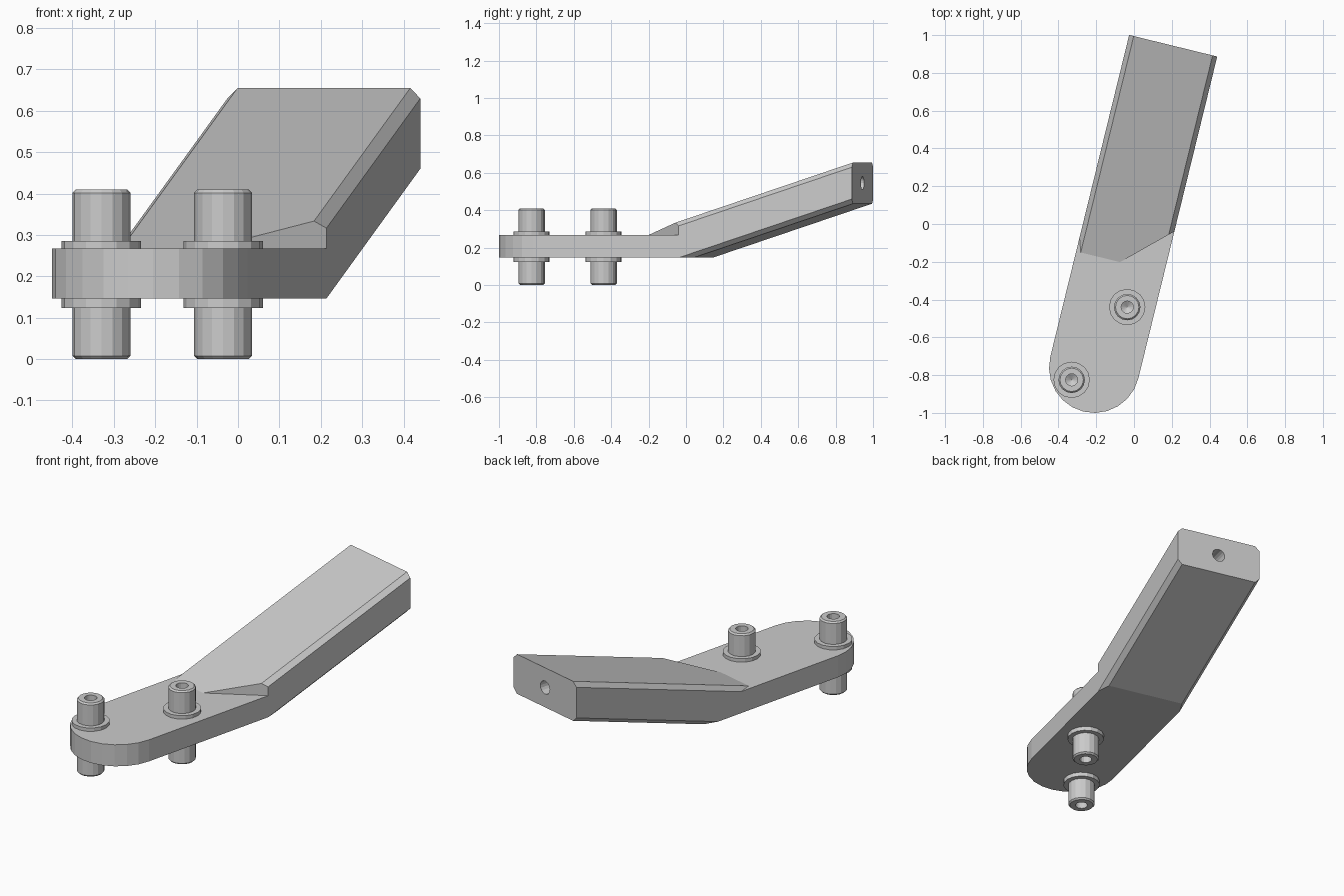
import bpy, bmesh
from math import sin, cos, pi, radians
from mathutils import Matrix, Vector

if "Cube" in bpy.data.objects:
    bpy.data.objects.remove(bpy.data.objects["Cube"])

# Bracket frame: local x across, local y along, origin at the rounded end's centre
FRAME = Matrix.Translation((-0.21, -0.76, 0)) @ Matrix.Rotation(radians(-13.77), 4, 'Z')
R, END, SLOPE, CH = 0.24, 1.754, 0.329, 0.025
Z0, Z1 = 0.147, 0.267


def finish(bm, name, matrix):
    bmesh.ops.recalc_face_normals(bm, faces=bm.faces)
    me = bpy.data.meshes.new(name)
    bm.to_mesh(me)
    bm.free()
    ob = bpy.data.objects.new(name, me)
    ob.matrix_world = matrix
    bpy.context.collection.objects.link(ob)
    return ob


def extruded(profile, offset):
    bm = bmesh.new()
    f = bm.faces.new([bm.verts.new(p) for p in profile])
    new = bmesh.ops.extrude_face_region(bm, geom=[f])['geom']
    bmesh.ops.translate(bm, vec=offset, verts=[g for g in new if isinstance(g, bmesh.types.BMVert)])
    return bm


def lathe(name, profile, matrix, n=16):
    # profile starts and ends on the axis
    bm = bmesh.new()
    a = bm.verts.new((0, 0, profile[0][1]))
    b = bm.verts.new((0, 0, profile[-1][1]))
    rings = [[bm.verts.new((r * cos(2 * pi * i / n), r * sin(2 * pi * i / n), z))
              for i in range(n)] for r, z in profile[1:-1]]
    for i in range(n):
        j = (i + 1) % n
        bm.faces.new((a, rings[0][i], rings[0][j]))
        bm.faces.new((b, rings[-1][j], rings[-1][i]))
        for p, q in zip(rings, rings[1:]):
            bm.faces.new((p[i], q[i], q[j], p[j]))
    return finish(bm, name, matrix)


def boolean(ob, other, op):
    m = ob.modifiers.new(op, 'BOOLEAN')
    m.operation, m.object, m.solver = op, other, 'EXACT'
    bpy.context.view_layer.objects.active = ob
    bpy.ops.object.modifier_apply(modifier=m.name)
    bpy.data.objects.remove(other)


# Flat plate with a rounded end
outline = [(R * cos(pi + pi * i / 12), R * sin(pi + pi * i / 12), Z0) for i in range(13)]
outline += [(R, 0.80, Z0), (-R, 0.80, Z0)]
plate = finish(extruded(outline, (0, 0, Z1 - Z0)), "bracket", FRAME)

# Sloping arm with chamfered edges, trimmed under the plate and along the skew step
top, bot = 0.655, 0.435
half = [(R - CH, bot), (R, bot + CH), (R, top - CH), (R - CH, top)]
section = half + [(-x, z) for x, z in reversed(half)]
bm = extruded([(x, END, z) for x, z in section], (0, -1.65, -1.65 * SLOPE))
for co, no in (((0, 0, Z0), (0, 0, -1)), ((0, 0.575, 0), (0.94, -1, 0))):
    cut = bmesh.ops.bisect_plane(bm, geom=bm.verts[:] + bm.edges[:] + bm.faces[:],
                                 plane_co=co, plane_no=Vector(no).normalized(), clear_outer=True)
    bmesh.ops.holes_fill(bm, edges=[e for e in bm.edges if e.is_boundary])
arm = finish(bm, "arm", FRAME)
bpy.context.view_layer.update()
boolean(plate, arm, 'UNION')

# Blind hole in the arm's end
drill = lathe("drill", [(0, -0.05), (0.036, -0.05), (0.036, 0.15), (0, 0.17)],
              FRAME @ Matrix.Translation((0, END, 0.545)) @ Matrix.Rotation(radians(90), 4, 'X'))
bpy.context.view_layer.update()
boolean(plate, drill, 'DIFFERENCE')

# Two flanged pins, drilled at both ends
H, MID = 0.41, 0.205
lower = [(0, 0.12), (0.032, 0.1), (0.032, 0), (0.062, 0), (0.07, 0.008),
         (0.07, 0.124), (0.096, 0.124)]
pin = lower + [(r, H - z) for r, z in reversed(lower)]
for name, x, y in (("front_pin", -0.33, -0.825), ("rear_pin", -0.036, -0.44)):
    lathe(name, pin, Matrix.Translation((x, y, 0)))
